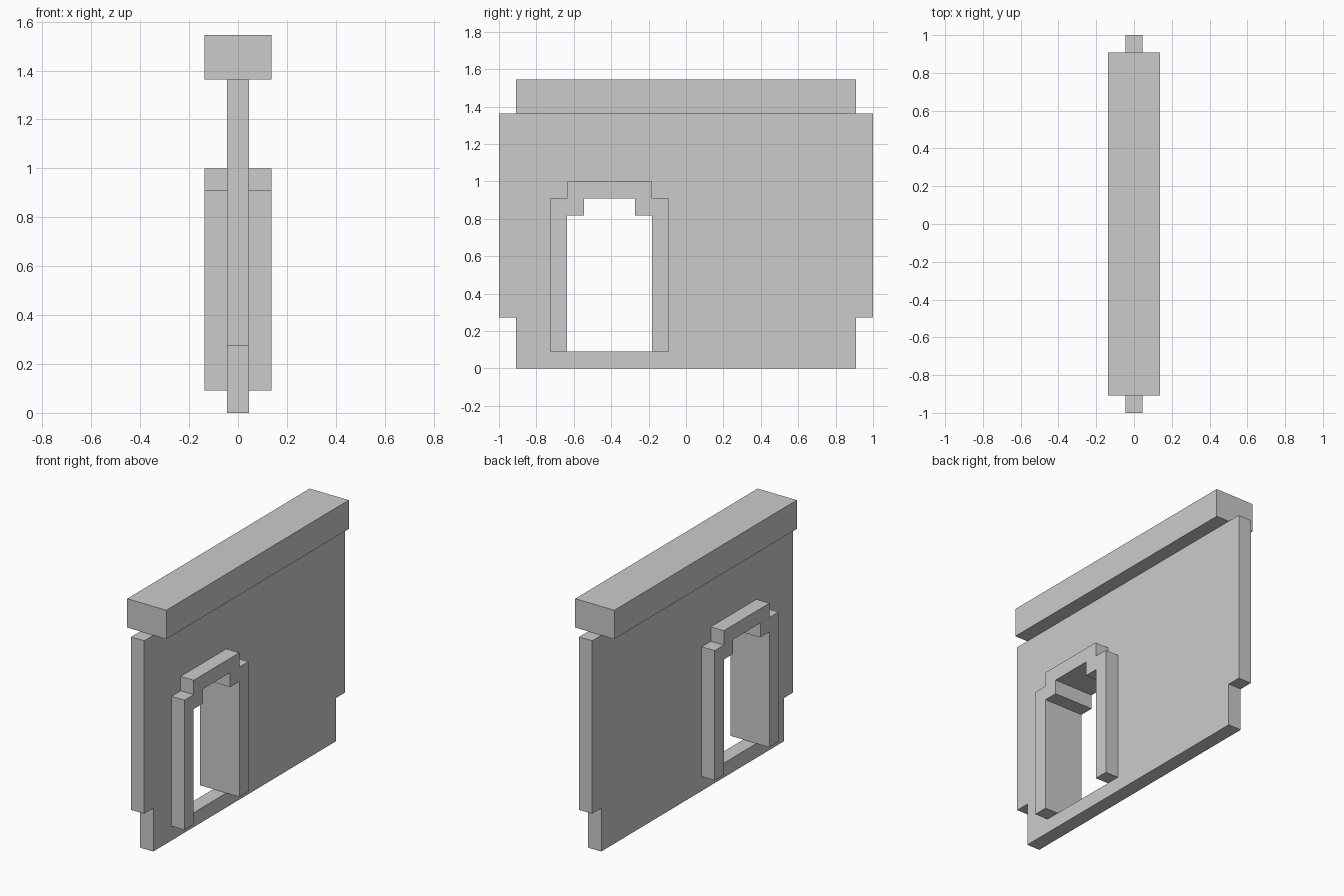
import bpy, bmesh
from mathutils import Matrix

if "Cube" in bpy.data.objects:
    bpy.data.objects.remove(bpy.data.objects["Cube"])

U = 1 / 11            # brick module: every dimension is a multiple of it
DOOR_Y = -4.5         # door centre line, in modules


def mirrored(half, centre=0):
    """Closed (y, z) outline from its right half, listed bottom to top."""
    return ([(centre + y, z) for y, z in half]
            + [(centre - y, z) for y, z in reversed(half)])


def slab(name, loops, half_depth):
    """Fill (y, z) outlines, holes included, and extrude along x."""
    bm = bmesh.new()
    for loop in loops:
        vs = [bm.verts.new((-half_depth * U, y * U, z * U)) for y, z in loop]
        for a, b in zip(vs, vs[1:] + vs[:1]):
            bm.edges.new((a, b))
    bmesh.ops.triangle_fill(bm, edges=bm.edges[:], use_beauty=True)
    ret = bmesh.ops.extrude_face_region(bm, geom=bm.faces[:], use_keep_orig=True)
    new = [g for g in ret["geom"] if isinstance(g, bmesh.types.BMVert)]
    bmesh.ops.translate(bm, verts=new, vec=(2 * half_depth * U, 0, 0))
    bmesh.ops.recalc_face_normals(bm, faces=bm.faces[:])
    me = bpy.data.meshes.new(name)
    bm.to_mesh(me)
    bm.free()
    ob = bpy.data.objects.new(name, me)
    bpy.context.collection.objects.link(ob)
    return ob


# Stepped outlines (right halves, in modules)
wall_half = [(10, 0), (10, 3), (11, 3), (11, 15)]
frame_half = [(3.5, 1), (3.5, 10), (2.5, 10), (2.5, 11)]
opening_half = [(2.5, 1), (2.5, 9), (1.5, 9), (1.5, 10)]

frame_outer = mirrored(frame_half, DOOR_Y)
opening = mirrored(opening_half, DOOR_Y)

# Wall panel with a stepped recess for the door frame
slab("wall", [mirrored(wall_half), frame_outer], 0.5)

# Door frame: an arch open at the bottom, proud of both wall faces
slab("door_frame", [frame_outer + opening[-1:] + opening[-2::-1]], 1.5)

# Thick beam capping the wall
bm = bmesh.new()
bmesh.ops.create_cube(bm, size=1, matrix=Matrix.Translation((0, 0, 16 * U))
                      @ Matrix.Diagonal((3 * U, 20 * U, 2 * U, 1)))
beam_mesh = bpy.data.meshes.new("top_beam")
bm.to_mesh(beam_mesh)
bm.free()
bpy.context.collection.objects.link(bpy.data.objects.new("top_beam", beam_mesh))
